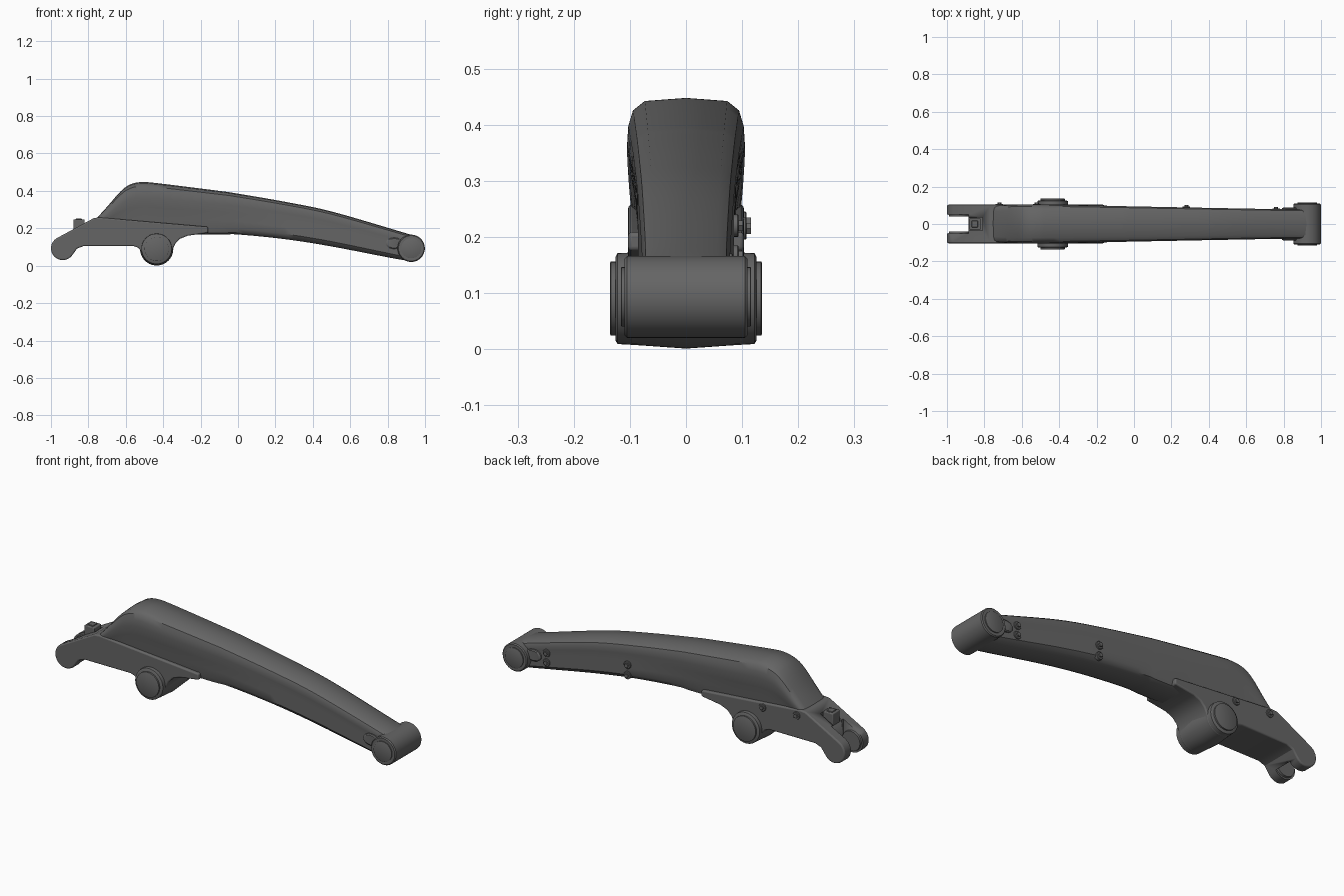
import bpy, bmesh, math
from mathutils import Vector, Matrix

cube = bpy.data.objects.get("Cube")
if cube:
    bpy.data.objects.remove(cube, do_unlink=True)


def make_material(name, value):
    mat = bpy.data.materials.new(name)
    mat.use_nodes = True
    colour = (value, value, value, 1)
    mat.diffuse_color = colour
    mat.node_tree.nodes["Principled BSDF"].inputs["Base Color"].default_value = colour
    return mat


grey = make_material("graphite grey", 0.13)


def finish(name, bm, bevel=0, angle=30):
    bmesh.ops.recalc_face_normals(bm, faces=bm.faces)
    mesh = bpy.data.meshes.new(name)
    bm.to_mesh(mesh)
    bm.free()
    mesh.materials.append(grey)
    obj = bpy.data.objects.new(name, mesh)
    bpy.context.collection.objects.link(obj)
    bpy.ops.object.select_all(action="DESELECT")
    obj.select_set(True)
    bpy.context.view_layer.objects.active = obj
    bpy.ops.object.shade_smooth_by_angle(angle=math.radians(angle))
    if bevel:
        mod = obj.modifiers.new("Bevel", "BEVEL")
        mod.width, mod.segments, mod.limit_method = bevel, 3, "ANGLE"
        mod.angle_limit = math.radians(40)
    return obj


def turned(name, x, z, profile, steps=48, scale_x=1):
    """Solid of revolution about the y axis, from (y, radius) pairs."""
    bm = bmesh.new()
    rings = []
    for y, r in profile:
        turns = [math.tau * i / steps for i in range(steps)]
        rings.append([bm.verts.new((x + scale_x * r * math.cos(a), y, z + r * math.sin(a))) for a in turns])
    for a, b in zip(rings, rings[1:]):
        for i in range(steps):
            j = (i + 1) % steps
            bm.faces.new((a[i], a[j], b[j], b[i]))
    bm.faces.new(rings[0])
    bm.faces.new(rings[-1])
    return finish(name, bm)


def box(name, low, high, bevel=0, tilt=0):
    low, high = Vector(low), Vector(high)
    bm = bmesh.new()
    matrix = (Matrix.Translation((low + high) / 2) @ Matrix.Rotation(tilt, 4, "Y")
              @ Matrix.Diagonal((*(high - low), 1)))
    bmesh.ops.create_cube(bm, size=1, matrix=matrix)
    return finish(name, bm, bevel)


def extruded(name, outline, half, bevel):
    bm = bmesh.new()
    face = bm.faces.new([bm.verts.new((x, -half, z)) for x, z in outline])
    new = bmesh.ops.extrude_face_region(bm, geom=[face])["geom"]
    bmesh.ops.translate(bm, vec=(0, 2 * half, 0), verts=[v for v in new if isinstance(v, bmesh.types.BMVert)])
    return finish(name, bm, bevel)


def arc(cx, cz, r, start, end, steps):
    angles = [math.radians(start + (end - start) * i / steps) for i in range(steps + 1)]
    return [(cx + r * math.cos(a), cz + r * math.sin(a)) for a in angles]


def spline(points, steps):
    """Smooth curve through tuples of any length."""
    pts = [Vector(p) for p in points]
    pts = [pts[0]] + pts + [pts[-1]]
    out = []
    for a, b, c, d in zip(pts, pts[1:], pts[2:], pts[3:]):
        for i in range(steps):
            t = i / steps
            out.append(b + (c - a) * t / 2 + (2 * a - 5 * b + 4 * c - d) * t * t / 2
                       + (3 * b - a - 3 * c + d) * t ** 3 / 2)
    return out + [pts[-1]]


# Curved beam: lofted sections (x, bottom, top, half width)
stations = [(-0.77, 0.18, 0.238, 0.094), (-0.7, 0.17, 0.315, 0.1), (-0.63, 0.17, 0.395, 0.104),
            (-0.58, 0.17, 0.433, 0.105), (-0.52, 0.17, 0.447, 0.105), (-0.43, 0.17, 0.441, 0.104),
            (-0.1, 0.166, 0.4, 0.098), (0, 0.167, 0.385, 0.096), (0.25, 0.142, 0.342, 0.091),
            (0.5, 0.103, 0.29, 0.086), (0.86, 0.034, 0.185, 0.08), (0.925, 0.03, 0.165, 0.085)]
section = [(0.6, 0), (0.78, 0.04), (0.83, 0.14), (0.85, 0.32), (0.95, 0.52),
           (1, 0.7), (0.98, 0.82), (0.9, 0.92), (0.7, 0.98), (0, 1)]
bm = bmesh.new()
rings = []
for x, low, top, width in spline(stations, 5):
    # The waist straightens towards the slim end
    straight = min(max((x + 0.3) / 0.6, 0), 1)
    right = [(width * (k + straight * (0.95 - k) * (0.1 < h < 0.75)), low + (top - low) * h) for k, h in section]
    ring = [(y, z) for y, z in right] + [(-y, z) for y, z in right[-2::-1]]
    rings.append([bm.verts.new((x, y, z)) for y, z in ring])
for a, b in zip(rings, rings[1:]):
    for i in range(len(a)):
        j = (i + 1) % len(a)
        bm.faces.new((a[i], a[j], b[j], b[i]))
bm.faces.new(rings[0])
bm.faces.new(rings[-1])
finish("beam", bm, angle=35)

# Side bracket with the fork at its tip
outline = [(-0.16, 0.208), (-0.74, 0.258), (-0.77, 0.255)]
outline += arc(-0.937, 0.093, 0.063, 122, 325, 16)
outline += [(-0.86, 0.092), (-0.825, 0.105), (-0.56, 0.105), (-0.535, 0.097)]
outline += arc(-0.435, 0.09, 0.083, 190, 355, 14)
outline += [(-0.335, 0.118), (-0.31, 0.144), (-0.27, 0.16), (-0.16, 0.176)]
bracket = extruded("bracket", outline, 0.103, 0.007)
slot = box("fork_cutter", (-1.1, -0.05, -0.1), (-0.885, 0.05, 0.4))
pocket = box("pocket_cutter", (-0.9, -0.036, 0.185), (-0.81, 0.036, 0.4))
for cutter in (slot, pocket):
    cutter.hide_render = True
    cutter.hide_set(True)
    cutter.display_type = "WIRE"
    mod = bracket.modifiers.new("Cut", "BOOLEAN")
    mod.operation, mod.object, mod.solver = "DIFFERENCE", cutter, "EXACT"

# Fork bearing pads
for side, name in ((1, "left"), (-1, "right")):
    turned("fork_pad_" + name, -0.937, 0.093, [(side * 0.055, 0.055), (side * 0.04, 0.052)])

# Block and cap between the fork arms
box("sensor_block", (-0.88, -0.03, 0.15), (-0.82, 0.03, 0.247), 0.004)
box("sensor_cap", (-0.868, -0.018, 0.24), (-0.835, 0.018, 0.252), 0.003)

# Pivot tube with end covers
turned("pivot_tube", -0.435, 0.09, [(-0.126, 0.074), (-0.122, 0.081), (-0.1, 0.082), (0, 0.089),
                                    (0.1, 0.082), (0.122, 0.081), (0.126, 0.074)])
for side, name in ((1, "left"), (-1, "right")):
    turned("pivot_cover_" + name, -0.435, 0.09,
           [(side * 0.12, 0.066), (side * 0.134, 0.066), (side * 0.135, 0.064)])

# Tip hub with end covers
turned("tip_hub", 0.926, 0.093, [(-0.11, 0.068), (-0.105, 0.073), (0.105, 0.073), (0.11, 0.068)])
for side, name in ((1, "left"), (-1, "right")):
    turned("tip_cover_" + name, 0.926, 0.093, [(side * 0.1, 0.053), (side * 0.115, 0.053), (side * 0.116, 0.051)])
    turned("tip_boss_" + name, 0.835, 0.12, [(side * 0.06, 0.03), (side * 0.084, 0.03), (side * 0.088, 0.025)],
           24, 1.5)

# Bolts on the back side
for i, (x, y, z) in enumerate([(0.28, 0.086, 0.22), (0.28, 0.086, 0.165), (0.76, 0.076, 0.15),
                               (0.76, 0.076, 0.1), (-0.52, 0.1, 0.215), (-0.72, 0.1, 0.225)]):
    turned("bolt_washer_%d" % (i + 1), x, z, [(y - 0.01, 0.02), (y + 0.006, 0.02), (y + 0.008, 0.018)], 20)
    turned("bolt_head_%d" % (i + 1), x, z, [(y, 0.011), (y + 0.016, 0.011)], 6)
